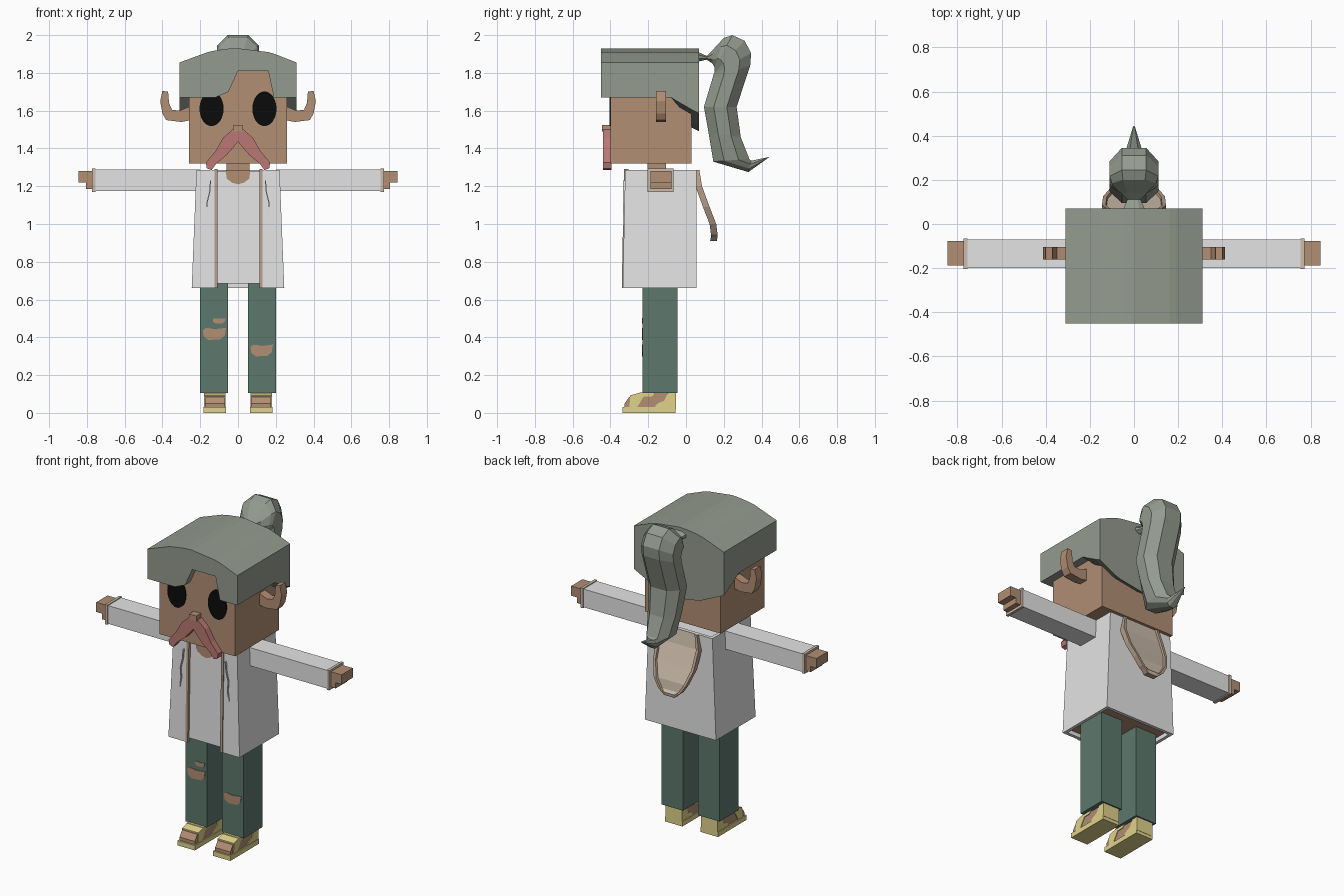
import bpy, bmesh, math
from mathutils import Vector

if "Cube" in bpy.data.objects:
    bpy.data.objects.remove(bpy.data.objects["Cube"], do_unlink=True)


def material(name, hex_code):
    rgb = [int(hex_code[i:i + 2], 16) / 255 for i in (0, 2, 4)]
    lin = [((c + 0.055) / 1.055) ** 2.4 if c > 0.04 else c / 12.92 for c in rgb]
    m = bpy.data.materials.new(name)
    m.use_nodes = True
    m.diffuse_color = (*lin, 1)
    m.node_tree.nodes["Principled BSDF"].inputs["Base Color"].default_value = (*lin, 1)
    return m


SKIN = material("skin", "B28E74")
HAIR = material("grey_hair", "949B8F")
CLOTH = material("white_cloth", "E4E4E4")
TRIM = material("tan_trim", "B59F8B")
LINING = material("pale_lining", "CDBDAC")
DENIM = material("green_trousers", "5D786D")
PINK = material("pink_moustache", "BA7873")
STRAW = material("straw_sandal", "E0D38B")
BLACK = material("black_eye", "0B0B0B")


def loft(name, rings, *mats, rule=None):
    """Join rings of equal length into a closed solid."""
    bm = bmesh.new()
    vs = [[bm.verts.new(p) for p in r] for r in rings]
    n = len(rings[0])
    for a, b in zip(vs, vs[1:]):
        for i in range(n):
            j = (i + 1) % n
            bm.faces.new((a[i], a[j], b[j], b[i]))
    bm.faces.new(vs[0][::-1])
    bm.faces.new(vs[-1])
    bmesh.ops.remove_doubles(bm, verts=bm.verts, dist=0.0004)
    bmesh.ops.recalc_face_normals(bm, faces=bm.faces)
    if rule:
        bm.normal_update()
        for f in bm.faces:
            f.material_index = rule(f)
    me = bpy.data.meshes.new(name)
    bm.to_mesh(me)
    bm.free()
    for m in mats:
        me.materials.append(m)
    ob = bpy.data.objects.new(name, me)
    bpy.context.collection.objects.link(ob)
    return ob


def prism_y(name, pts, y0, y1, mat):
    return loft(name, [[(x, y, z) for x, z in pts] for y in (y0, y1)], mat)


def prism_x(name, pts, x0, x1, mat):
    return loft(name, [[(x, y, z) for y, z in pts] for x in (x0, x1)], mat)


def box(name, x, y, z, mat):
    return prism_y(name, [(x[0], z[0]), (x[1], z[0]), (x[1], z[1]), (x[0], z[1])], *y, mat)


# Head, neck and face
box("head", (-.26, .26), (-.40, .03), (1.32, 1.82), SKIN)
box("neck", (-.06, .06), (-.205, -.105), (1.24, 1.33), SKIN)
box("nose", (-.025, .025), (-.445, -.395), (1.49, 1.525), SKIN)
half = [(.03, 1.50), (.08, 1.455), (.12, 1.385), (.17, 1.325), (.165, 1.295),
        (.14, 1.285), (.115, 1.32), (.06, 1.365), (.025, 1.405)]
prism_y("moustache", half + [(0, 1.435)] + [(-x, z) for x, z in half[::-1]], -.44, -.395, PINK)

ear = [(.25, 1.55), (.30, 1.54), (.38, 1.55), (.40, 1.585), (.412, 1.65), (.40, 1.705),
       (.37, 1.70), (.365, 1.64), (.35, 1.605), (.31, 1.60), (.25, 1.625)]
for s, side in ((1, "left"), (-1, "right")):
    prism_y(side + "_eye", [(s * .14 + .064 * math.cos(a), 1.61 + .092 * math.sin(a))
            for a in (math.tau * i / 24 for i in range(24))], -.405, -.396, BLACK)
    prism_y(side + "_ear", [(s * x, z) for x, z in ear], -.16, -.105, SKIN)

# Hair cap with parted fringe and low nape
xs = [-.31, -.16, -.12, -.05, 0, .16, .19, .31]
fringe = [1.67, 1.67, 1.67, 1.70, 1.81, 1.81, 1.67, 1.67]
flat = [1.67] * len(xs)
nape = [1.49 + 1.0 * x * x for x in xs]
mid = [z + .02 for z in nape]


def cap_ring(y, bottoms):
    top = [(x, y, 1.93 - .78 * x * x) for x in xs]
    return top + [(x, y, z) for x, z in zip(xs[::-1], bottoms[::-1])]


loft("hair_cap", [cap_ring(-.45, fringe), cap_ring(-.395, fringe), cap_ring(-.394, flat),
                  cap_ring(-.08, flat), cap_ring(.03, mid), cap_ring(.07, nape)], HAIR)

# Ponytail: inner and outer edge (y, z) with half width
tail = [((.065, 1.86), (.065, 1.91), .05), ((.11, 1.87), (.11, 1.89), .03),
        ((.14, 1.85), (.14, 1.92), .06), ((.15, 1.83), (.20, 1.985), .10),
        ((.15, 1.82), (.245, 2.0), .11), ((.15, 1.80), (.31, 1.97), .11),
        ((.145, 1.79), (.345, 1.905), .11), ((.14, 1.77), (.34, 1.84), .11),
        ((.095, 1.62), (.268, 1.62), .11), ((.12, 1.48), (.29, 1.46), .095),
        ((.145, 1.33), (.335, 1.345), .075), ((.33, 1.275), (.345, 1.335), .035),
        ((.435, 1.35), (.445, 1.356), .004)]
section = [(-.5, 0), (.5, 0), (1, .3), (1, .7), (.5, 1), (-.5, 1), (-1, .7), (-1, .3)]
rings = []
for a, b, w in tail:
    a, b = Vector((0, *a)), Vector((0, *b))
    rings.append([a.lerp(b, t) + Vector((w * u, 0, 0)) for u, t in section])
loft("ponytail", rings, HAIR)


# Torso and open coat
def coat_ring(z, w, f, b, t=.02):
    outer = [(-.115, f), (-w, f), (-w, b), (w, b), (w, f), (.12, f)]
    inner = [(.12, f + t), (w - t, f + t), (w - t, b - t), (-w + t, b - t),
             (-w + t, f + t), (-.115, f + t)]
    return [(x, y, z) for x, y in outer + inner]


def slab_ring(z, x0, x1, y0, y1):
    return [(x0, y0, z), (x1, y0, z), (x1, y1, z), (x0, y1, z)]


loft("coat", [coat_ring(.66, .245, -.335, .055), coat_ring(1.287, .22, -.322, .055)], CLOTH)
loft("shirt", [slab_ring(.685, -.228, .228, -.325, .04), slab_ring(1.28, -.205, .205, -.312, .04)],
     CLOTH, SKIN, rule=lambda f: int(f.normal.z < -.5))
prism_y("neckline", [(-.065, 1.285), (-.06, 1.24), (-.03, 1.218), (0, 1.21), (.03, 1.218),
                     (.06, 1.24), (.065, 1.285)], -.319, -.312, SKIN)
for s, x, side in ((1, .122, "left"), (-1, -.117, "right")):
    loft(side + "_coat_trim", [slab_ring(.66, x - .008, x + .008, -.34, -.315),
                               slab_ring(1.29, x - .008, x + .008, -.328, -.305)], TRIM)
    # Hanging hood cord
    cord = [(.145, 1.23), (.15, 1.17), (.165, 1.11), (.16, 1.05), (.17, .99)]
    loft(side + "_hood_cord", [slab_ring(z, s * u - .003, s * u + .003, -.334, -.32)
                               for u, z in cord], CLOTH)

# Hood hanging down the back: height, half width, rear surface
rows = [(1.287, .125, .07), (1.2, .145, .085), (1.09, .14, .125), (1.0, .11, .16),
        (.945, .075, .167), (.93, .055, .167), (.91, .035, .163)]
rings = []
for i, (z, w, y) in enumerate(rows):
    d = .012 if i < len(rows) - 2 else 0
    v = w - .017
    rings.append([(-w, y - .035, z), (w, y - .035, z), (w, y, z), (v, y, z),
                  (v - .003, y - d, z), (.003 - v, y - d, z), (-v, y, z), (-w, y, z)])
loft("hood", rings, TRIM, LINING,
     rule=lambda f: int(f.normal.y > .3 and abs(f.calc_center_median().x) < .01))

# Arms, legs and sandals
sole = [(-.335, 0), (-.055, 0), (-.055, .03), (-.335, .03)]
foot = [(-.325, .025), (-.325, .05), (-.30, .085), (-.25, .09), (-.235, .10),
        (-.06, .10), (-.06, .025)]
toe_strap = [(-.30, .02), (-.265, .02), (-.215, .10), (-.25, .105), (-.295, .093)]
heel_strap = [(-.175, .02), (-.053, .02), (-.053, .105), (-.095, .105), (-.115, .065), (-.15, .05)]
ankle_strap = [(-.25, .088), (-.18, .088), (-.16, .108), (-.245, .108)]
for s, side in ((1, "left"), (-1, "right")):
    def span(a, b):
        return (s * a, s * b)

    box(side + "_sleeve", span(.20, .765), (-.20, -.07), (1.175, 1.288), CLOTH)
    box(side + "_cuff", span(.755, .772), (-.205, -.065), (1.17, 1.293), LINING)
    box(side + "_palm", span(.765, .805), (-.188, -.077), (1.185, 1.28), SKIN)
    box(side + "_fingers", span(.80, .845), (-.188, -.077), (1.22, 1.28), SKIN)
    box(side + "_trouser_leg", span(.052, .20), (-.23, -.045), (.105, .70), DENIM)
    prism_x(side + "_sole", sole, *span(.063, .182), STRAW)
    prism_x(side + "_foot", foot, *span(.07, .175), SKIN)
    box(side + "_ankle", span(.075, .17), (-.21, -.07), (.08, .12), SKIN)
    for label, strap in (("toe", toe_strap), ("heel", heel_strap), ("ankle", ankle_strap)):
        prism_x(side + "_" + label + "_strap", strap, *span(.066, .179), STRAW)


# Torn knee patches
def tear(name, cx, cz, w, h):
    shape = [(-1, .5), (-.7, .9), (0, .7), (.6, .8), (1, .9), (.9, -.3), (.5, -.9), (-.5, -1), (-.9, -.5)]
    prism_y(name, [(cx + u * w, cz + v * h) for u, v in shape], -.234, -.226, SKIN)


tear("right_knee_tear", -.125, .42, .062, .034)
tear("right_small_tear", -.10, .488, .034, .015)
tear("left_knee_tear", .125, .332, .06, .033)
